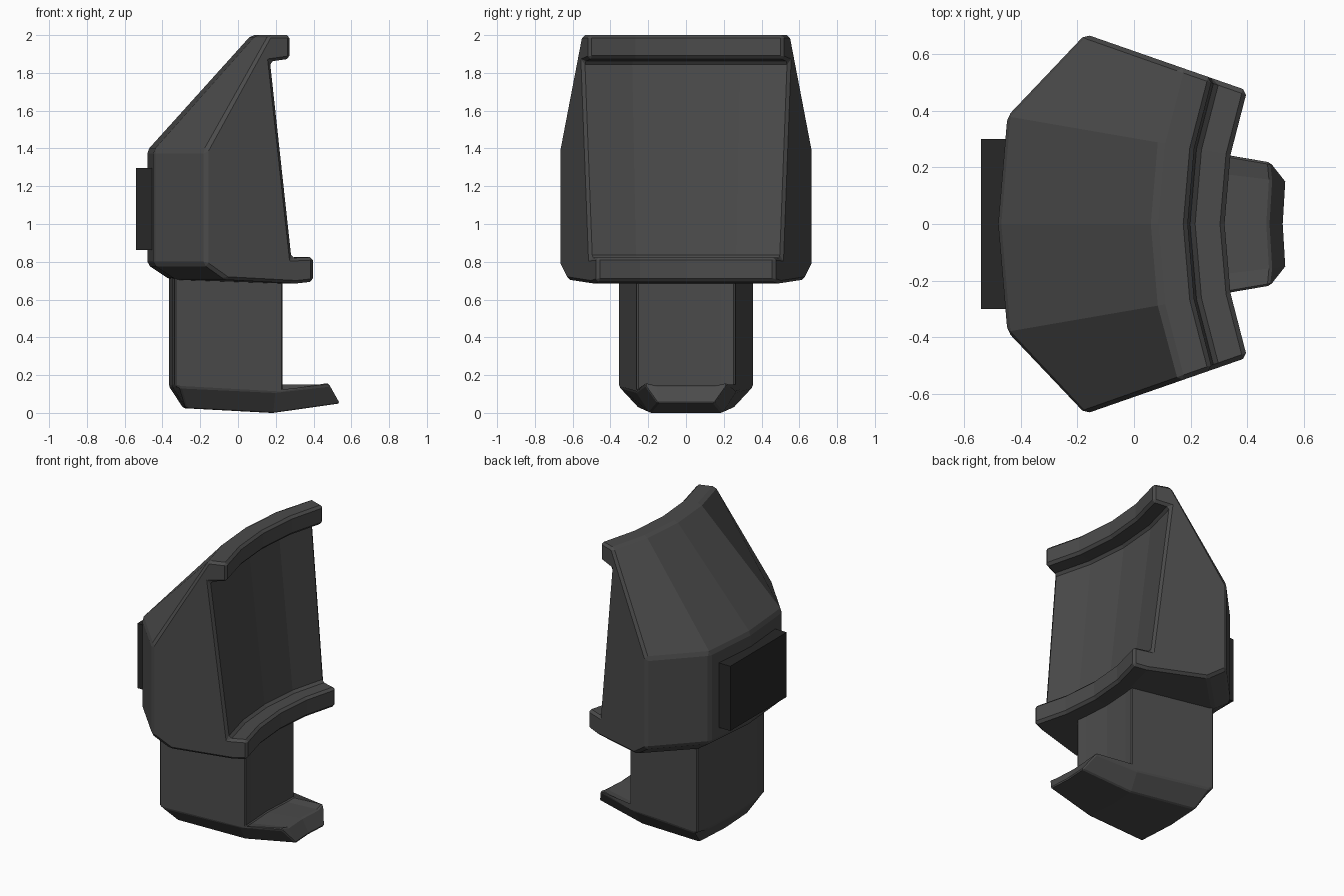
import bpy, bmesh
from math import sin, cos, radians

if "Cube" in bpy.data.objects:
    bpy.data.objects.remove(bpy.data.objects["Cube"])

AXIS_X = 1.755  # the curved parts are swept around a vertical axis here


def material(name, v):
    m = bpy.data.materials.new(name)
    m.diffuse_color = (v, v, v, 1)
    m.use_nodes = True
    m.node_tree.nodes["Principled BSDF"].inputs["Base Color"].default_value = m.diffuse_color
    return m


dark = material("dark_grey", 0.07)
black = material("near_black", 0.02)


def sector(name, sections, bevel):
    """Loft (radius, z) profiles placed at given angles around the axis."""
    bm = bmesh.new()
    rings = []
    for deg, prof in sections:
        a = radians(deg)
        rings.append([bm.verts.new((AXIS_X - r * cos(a), r * sin(a), z)) for r, z in prof])
    n = len(rings[0])
    for p, q in zip(rings, rings[1:]):
        for i in range(n):
            j = (i + 1) % n
            bm.faces.new((p[i], p[j], q[j], q[i]))
    bm.faces.new(rings[0][::-1])
    bm.faces.new(rings[-1])
    bmesh.ops.recalc_face_normals(bm, faces=bm.faces)
    me = bpy.data.meshes.new(name)
    bm.to_mesh(me)
    bm.free()
    ob = bpy.data.objects.new(name, me)
    bpy.context.collection.objects.link(ob)
    me.materials.append(dark)
    mod = ob.modifiers.new("edge_bevel", 'BEVEL')
    mod.width = bevel
    mod.segments = 1
    mod.limit_method = 'ANGLE'
    mod.angle_limit = radians(25)
    return ob


# Main body: concave front with upper and lower lips, sloped back
front = [(1.53, 0.685), (1.435, 0.695), (1.435, 0.825), (1.555, 0.82),
         (1.675, 1.86), (1.565, 1.875), (1.565, 2.0), (1.685, 2.0)]
mid = front + [(2.235, 1.39), (2.235, 0.785), (2.115, 0.705)]
side = front + [(2.04, 1.39), (2.04, 0.785), (1.92, 0.705)]
sector("body", [(-19.2, side), (-9.8, mid), (0, mid), (9.8, mid), (19.2, side)], 0.016)

# Neck and foot: narrow sector whose underside is chamfered into a forward hook
foot = [(2.12, 0.75), (2.12, 0.14), (2.045, 0.025), (1.58, 0.0),
        (1.225, 0.05), (1.28, 0.145), (1.54, 0.115), (1.54, 0.75)]
edge = [(2.12, 0.75), (2.12, 0.145), (2.09, 0.135), (1.58, 0.112),
        (1.29, 0.145), (1.295, 0.16), (1.54, 0.122), (1.54, 0.75)]
sector("neck_and_foot", [(-9.7, edge), (-7, foot), (0, foot), (7, foot), (9.7, edge)], 0.008)

# Flat plate on the back
bpy.ops.mesh.primitive_cube_add(size=1, location=(-0.48, 0, 1.08))
plate = bpy.context.object
plate.name = "back_plate"
plate.scale = (0.12, 0.6, 0.435)
plate.data.materials.append(black)
